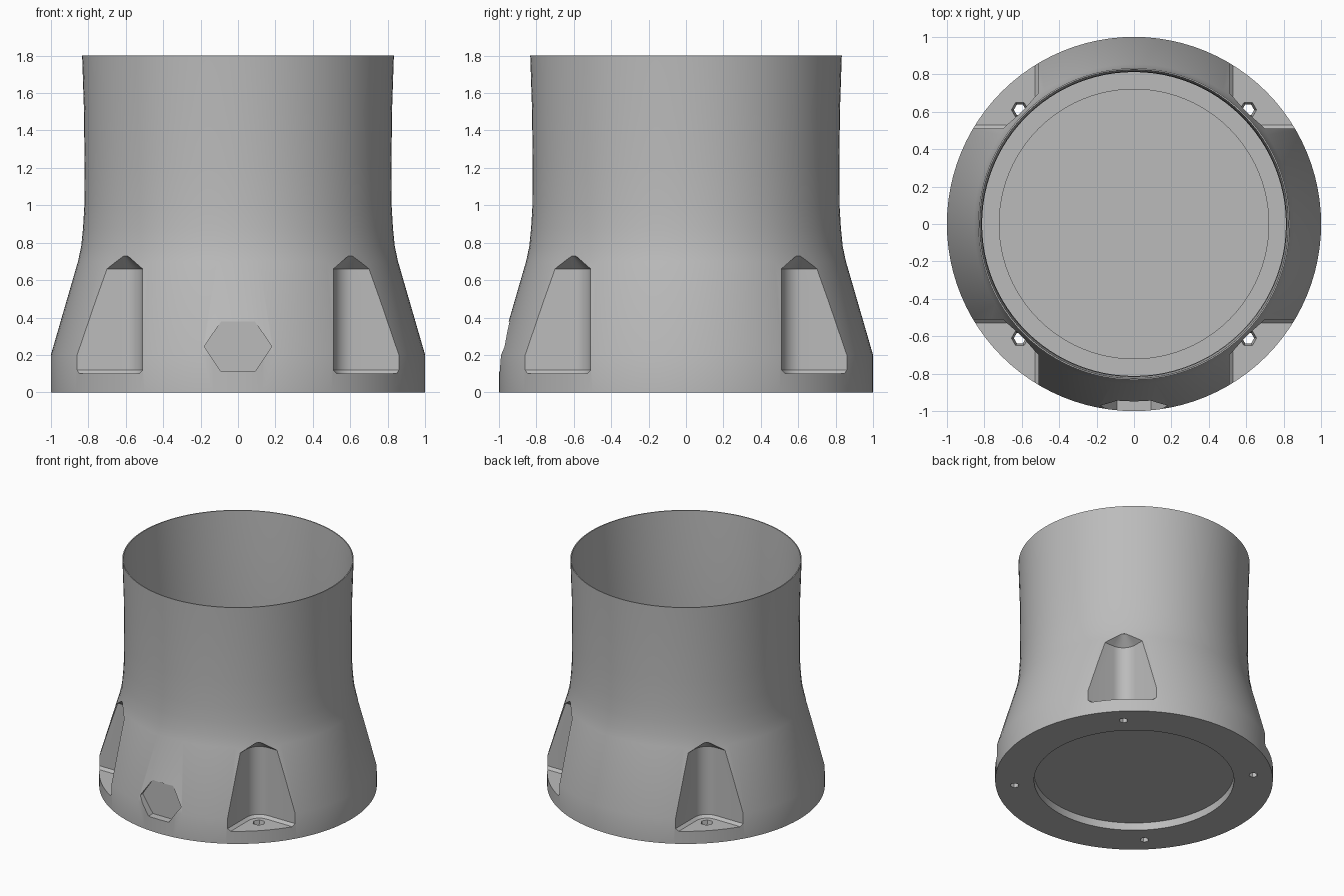
import bpy
import bmesh
from math import cos, sin, pi

if "Cube" in bpy.data.objects:
    bpy.data.objects.remove(bpy.data.objects["Cube"])

GREY = (0.5, 0.5, 0.5, 1)
mat = bpy.data.materials.new("plain grey")
mat.use_nodes = True
mat.diffuse_color = GREY
mat.node_tree.nodes["Principled BSDF"].inputs["Base Color"].default_value = GREY


def loft(name, rings):
    """Closed solid through a list of equal-length rings of points."""
    bm = bmesh.new()
    loops = [[bm.verts.new(p) for p in ring] for ring in rings]
    n = len(loops[0])
    for a, b in zip(loops, loops[1:]):
        for i in range(n):
            j = (i + 1) % n
            bm.faces.new((a[i], a[j], b[j], b[i]))
    bm.faces.new(loops[0][::-1])
    bm.faces.new(loops[-1])
    bmesh.ops.recalc_face_normals(bm, faces=bm.faces)
    mesh = bpy.data.meshes.new(name)
    bm.to_mesh(mesh)
    bm.free()
    mesh.materials.append(mat)
    obj = bpy.data.objects.new(name, mesh)
    bpy.context.collection.objects.link(obj)
    return obj


def circle(r, z, n=96, x=0, y=0):
    return [(x + r * cos(2 * pi * i / n), y + r * sin(2 * pi * i / n), z)
            for i in range(n)]


def pocket_ring(d, z, sx, sy):
    """Corner pocket outline with a rounded inner corner, shrunk by d."""
    c, r, lo, far = 0.62, 0.11 - d, 0.51 + d, 1.2
    pts = [(c - r * cos(t * pi / 16), c - r * sin(t * pi / 16)) for t in range(9)]
    pts += [(far, lo), (far, far), (lo, far)]
    return [(sx * x, sy * y, z) for x, y in pts]


# Flared shell: outside, thin rim, inside shoulder, bore and floor
outside = [(0.72, 0.06), (0.72, 0), (1, 0), (1, 0.2), (0.855, 0.7),
           (0.838, 0.78), (0.828, 0.88), (0.821, 1), (0.82, 1.2),
           (0.823, 1.5), (0.833, 1.8)]
inside = [(0.825, 1.8), (0.815, 1.5), (0.812, 1.2), (0.813, 1),
          (0.818, 0.8), (0.72, 0.8), (0.72, 0.1)]
body = loft("flared_cup", [circle(r, z) for r, z in outside + inside])

# Corner pockets with bolt holes through their floors
cutters = []
for sx in (-1, 1):
    for sy in (-1, 1):
        steps = [(0.02, 0.1), (0, 0.12), (0, 0.66), (0.08, 0.73)]
        cutters.append(loft("pocket_cutter",
                            [pocket_ring(d, z, sx, sy) for d, z in steps]))
        cutters.append(loft("bolt_hole_cutter",
                            [circle(r, z, 6, sx * 0.61, sy * 0.61)
                             for r, z in [(0.032, -0.1), (0.032, 0.05), (0.048, 0.11)]]))

# Shallow hexagonal recess on the front
cutters.append(loft("hexagon_cutter", [
    [(0.18 * cos(i * pi / 3), y, 0.245 + 0.155 * sin(i * pi / 3)) for i in range(6)]
    for y in (-0.94, -1.2)]))

bpy.context.view_layer.objects.active = body
for cutter in cutters:
    mod = body.modifiers.new("cut", "BOOLEAN")
    mod.operation = "DIFFERENCE"
    mod.solver = "EXACT"
    mod.object = cutter
    bpy.ops.object.modifier_apply(modifier=mod.name)
    bpy.data.objects.remove(cutter)

bpy.ops.object.select_all(action="DESELECT")
body.select_set(True)
bpy.ops.object.shade_smooth_by_angle(angle=0.5)
